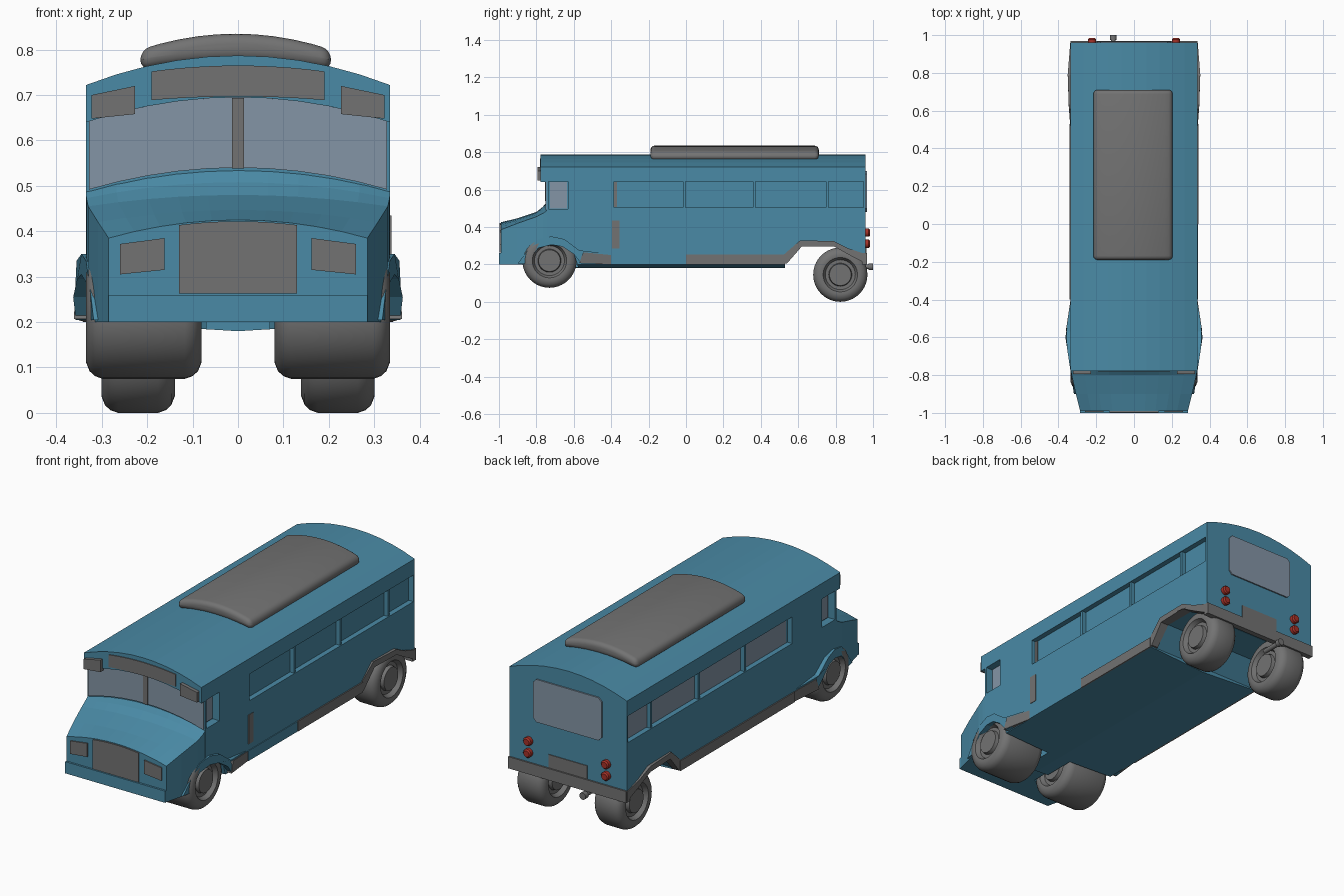
import bpy, bmesh, math

if "Cube" in bpy.data.objects:
    bpy.data.objects.remove(bpy.data.objects["Cube"])


def material(name, rgb):
    m = bpy.data.materials.new(name)
    m.diffuse_color = (*rgb, 1)
    m.use_nodes = True
    m.node_tree.nodes["Principled BSDF"].inputs["Base Color"].default_value = m.diffuse_color
    return m


BLUE = material("blue_paint", (0.068, 0.255, 0.38))
GREY = material("grey_trim", (0.17, 0.17, 0.17))
GLASS = material("window_glass", (0.23, 0.30, 0.38))
RED = material("red_lamp", (0.38, 0.03, 0.02))


def loft(name, rings, mat, smooth=False):
    """Join equal-length rings of points, with capped ends."""
    bm = bmesh.new()
    vs = [[bm.verts.new(p) for p in r] for r in rings]
    n = len(rings[0])
    for a, b in zip(vs, vs[1:]):
        for i in range(n):
            j = (i + 1) % n
            bm.faces.new((a[i], a[j], b[j], b[i]))
    bm.faces.new(vs[0])
    bm.faces.new(vs[-1])
    bmesh.ops.recalc_face_normals(bm, faces=bm.faces)
    me = bpy.data.meshes.new(name)
    bm.to_mesh(me)
    bm.free()
    me.materials.append(mat)
    ob = bpy.data.objects.new(name, me)
    bpy.context.collection.objects.link(ob)
    if smooth:
        smooth_it(ob)
    return ob


def activate(ob):
    bpy.ops.object.select_all(action='DESELECT')
    ob.select_set(True)
    bpy.context.view_layer.objects.active = ob


def smooth_it(ob):
    activate(ob)
    bpy.ops.object.shade_smooth_by_angle(angle=math.radians(35))


def arc(c, drop, w=0.335):
    return lambda x: c - drop * (x / w) ** 2


def flat(z):
    return lambda x: z


def strip_ring(x0, x1, bot, top, y, n=10):
    xs = [x0 + (x1 - x0) * i / n for i in range(n + 1)]
    return [(x, y, bot(x)) for x in xs] + [(x, y, top(x)) for x in reversed(xs)]


def strip(name, x0, x1, bot, top, y0, y1, mat, smooth=False):
    return loft(name, [strip_ring(x0, x1, bot, top, y) for y in (y0, y1)], mat, smooth)


def side(name, pts, xin, xout, mat, signs=(1, -1)):
    """Side-profile part on each flank; xout may depend on y."""
    f = xout if callable(xout) else (lambda y: xout)
    return [loft(name, [[(s * xin, y, z) for y, z in pts],
                        [(s * f(y), y, z) for y, z in pts]], mat) for s in signs]


def rect(y0, y1, z0, z1):
    return [(y0, z0), (y1, z0), (y1, z1), (y0, z1)]


def lathe(name, prof, cx, cy, cz, axis, mat, n=40):
    rings = []
    for d, r in prof:
        ring = []
        for i in range(n):
            a = math.tau * i / n
            u, v = r * math.cos(a), r * math.sin(a)
            ring.append((cx + d, cy + u, cz + v) if axis == 'x' else (cx + u, cy + d, cz + v))
        rings.append(ring)
    return loft(name, rings, mat, True)


def cut(ob, cutters):
    for c in cutters:
        c.hide_render = True
        m = ob.modifiers.new("cut", 'BOOLEAN')
        m.operation, m.solver, m.object = 'DIFFERENCE', 'EXACT', c
        activate(ob)
        bpy.ops.object.modifier_apply(modifier=m.name)


roof = arc(0.787, 0.065)
shield_top = arc(0.695, 0.055)
shield_bot = arc(0.54, 0.05)

# Main body and bonnet
body = strip("main_body", -0.335, 0.335, lambda x: 0.18 + 0.06 * abs(x), roof, -0.745, 0.96, BLUE)
hood_rings = []
for y, hw, zs, zc in ((-0.99, 0.285, 0.385, 0.425), (-0.9, 0.308, 0.42, 0.447),
                      (-0.8, 0.33, 0.455, 0.48), (-0.765, 0.334, 0.473, 0.508), (-0.74, 0.335, 0.49, 0.54)):
    hood_rings.append(strip_ring(-hw, hw, flat(0.2), arc(zc, zc - zs, hw), y))
hood = loft("bonnet", hood_rings, BLUE)

# Openings: wheel wells, window recesses, rear underside
well = [(-0.88, 0.1), (-0.84, 0.23), (-0.79, 0.295), (-0.72, 0.31), (-0.66, 0.3), (-0.60, 0.26), (-0.55, 0.1)]
wells = side("wheel_well_cutter", well, 0.07, 0.5, BLUE)
rear = [(0.53, 0.1), (0.53, 0.205), (0.62, 0.30), (0.80, 0.30), (0.88, 0.255), (0.97, 0.2), (0.97, 0.1)]
rear_cut = loft("rear_arch_cutter", [[(x, y, z) for y, z in rear] for x in (-0.5, 0.5)], BLUE)
win_cut = side("window_cutter", rect(-0.385, 0.95, 0.505, 0.642), 0.308, 0.4, BLUE)
cab_cut = side("cab_window_cutter", rect(-0.735, -0.63, 0.495, 0.642), 0.295, 0.4, BLUE)
cutters = wells + [rear_cut] + win_cut + cab_cut
cut(body, cutters)
cut(hood, wells)
for c in cutters:
    bpy.data.objects.remove(c)

# Front of cab: roof overhang, windscreen, divider, sign plate, marker boxes
strip("roof_overhang", -0.335, 0.335, shield_top, roof, -0.777, -0.74, BLUE)
strip("windscreen", -0.328, 0.328, shield_bot, shield_top, -0.751, -0.744, GLASS)
strip("windscreen_divider", -0.013, 0.013, flat(0.538), flat(0.693), -0.755, -0.75, GREY)
strip("front_sign", -0.19, 0.19, arc(0.697, 0.025), arc(0.765, 0.04), -0.781, -0.776, GREY)
for s in (1, -1):
    a, b = s * 0.227, s * 0.323
    loft("marker_box", [[(a, y, 0.658), (b, y, 0.648), (b, y, 0.7), (a, y, 0.72)] for y in (-0.795, -0.77)], GREY)

# Front face: bumper, grille, headlamps
strip("front_bumper", -0.285, 0.285, flat(0.2), flat(0.26), -1.0, -0.97, BLUE)
strip("grille", -0.13, 0.13, flat(0.263), arc(0.422, 0.04, 0.285), -0.997, -0.988, GREY)
for s in (1, -1):
    a, b = s * 0.162, s * 0.26
    loft("headlamp", [[(a, y, 0.315), (b, y, 0.305), (b, y, 0.372), (a, y, 0.385)] for y in (-0.996, -0.988)], GREY)


# Front fenders, tapering along the flank
def fender_x(y):
    return 0.363 - 0.03 * (y + 0.6) / 0.2 if y > -0.6 else 0.363 - 0.045 * (-0.6 - y) / 0.3


fender = [(-0.90, 0.205), (-0.85, 0.27), (-0.79, 0.335), (-0.72, 0.35), (-0.65, 0.335), (-0.57, 0.275),
          (-0.4, 0.256), (-0.4, 0.205), (-0.56, 0.205), (-0.60, 0.255), (-0.66, 0.295), (-0.72, 0.305),
          (-0.79, 0.287), (-0.84, 0.225), (-0.86, 0.205)]
side("front_fender", fender, 0.27, fender_x, BLUE)


# Rear arch trim
def arch_x(y):
    return 0.355 - 0.08 * abs(y - 0.74)


arch = [(0.52, 0.205), (0.52, 0.25), (0.61, 0.328), (0.79, 0.325), (0.87, 0.285), (0.96, 0.255),
        (0.96, 0.205), (0.87, 0.252), (0.79, 0.297), (0.62, 0.297), (0.54, 0.205)]
side("rear_arch_trim", arch, 0.3, arch_x, GREY)

# Skirts
skirt = [(-0.57, 0.207), (-0.4, 0.2), (-0.4, 0.25), (-0.55, 0.265)]
side("front_skirt", skirt, 0.33, lambda y: fender_x(y) + 0.003, GREY)
side("rear_skirt", rect(0.0, 0.53, 0.2, 0.252), 0.33, 0.341, GREY)
side("left_skirt", rect(-0.4, 0.0, 0.2, 0.252), 0.33, 0.341, GREY, (-1,))
side("right_skirt", rect(-0.4, 0.0, 0.2, 0.252), 0.33, 0.339, BLUE, (1,))
side("door_panel", rect(-0.395, -0.355, 0.285, 0.435), 0.33, 0.338, GREY, (1,))

# Side windows
for y in (-0.01, 0.365, 0.755):
    side("window_post", rect(y - 0.007, y + 0.007, 0.5, 0.645), 0.3, 0.33, BLUE)
side("side_glass", rect(-0.37, 0.95, 0.507, 0.64), 0.302, 0.31, GLASS, (-1,))
side("window_edge", rect(-0.384, -0.37, 0.507, 0.64), 0.302, 0.315, GREY, (1,))
side("cab_glass", rect(-0.728, -0.637, 0.5, 0.64), 0.29, 0.3, GLASS)

# Roof pod with rounded edges
pod = loft("roof_pod", [strip_ring(-0.21, 0.21, arc(0.775, 0.02, 0.21), arc(0.835, 0.035, 0.21), y)
                        for y in (-0.19, 0.71)], GREY)
pod.location.x = -0.005
bev = pod.modifiers.new("round", 'BEVEL')
bev.width, bev.segments, bev.limit_method, bev.angle_limit = 0.024, 4, 'ANGLE', math.radians(40)
activate(pod)
bpy.ops.object.modifier_apply(modifier="round")
smooth_it(pod)

# Back: window, plate, bumper, lamps, exhaust
c = 0.018
win = [(0.195, 0.48 + c), (0.195, 0.70 - c), (0.195 - c, 0.70), (-0.195 + c, 0.70),
       (-0.195, 0.70 - c), (-0.195, 0.48 + c), (-0.195 + c, 0.48), (0.195 - c, 0.48)]
loft("rear_window", [[(x, y, z) for x, z in win] for y in (0.958, 0.967)], GLASS)
strip("rear_plate", -0.11, 0.11, flat(0.262), flat(0.33), 0.958, 0.964, GREY)
strip("rear_bumper", -0.337, 0.337, flat(0.2), flat(0.26), 0.94, 0.968, GREY)
for s in (1, -1):
    for z in (0.31, 0.37):
        lathe("tail_lamp", [(0, 0.022), (0.02, 0.022), (0.027, 0.016)], s * 0.222, 0.957, z, 'y', RED, 20)
lathe("exhaust_pipe", [(0, 0.012), (0.1, 0.012), (0.1, 0.018), (0.125, 0.018)], -0.11, 0.875, 0.187, 'y', GREY, 16)

# Wheels
half = [(0.006, 0.058), (0.024, 0.062), (0.024, 0.08), (0.002, 0.092), (0.0, 0.108), (0.008, 0.128),
        (0.02, 0.139), (0.037, 0.145)]
for name, cx, w, y, z in (("front_wheel", 0.2075, 0.255, -0.73, 0.22), ("rear_wheel", 0.22, 0.162, 0.825, 0.145)):
    prof = [(d - w / 2, r) for d, r in half] + [(w / 2 - d, r) for d, r in reversed(half)]
    for s in (1, -1):
        lathe(name, prof, s * cx, y, z, 'x', GREY)
